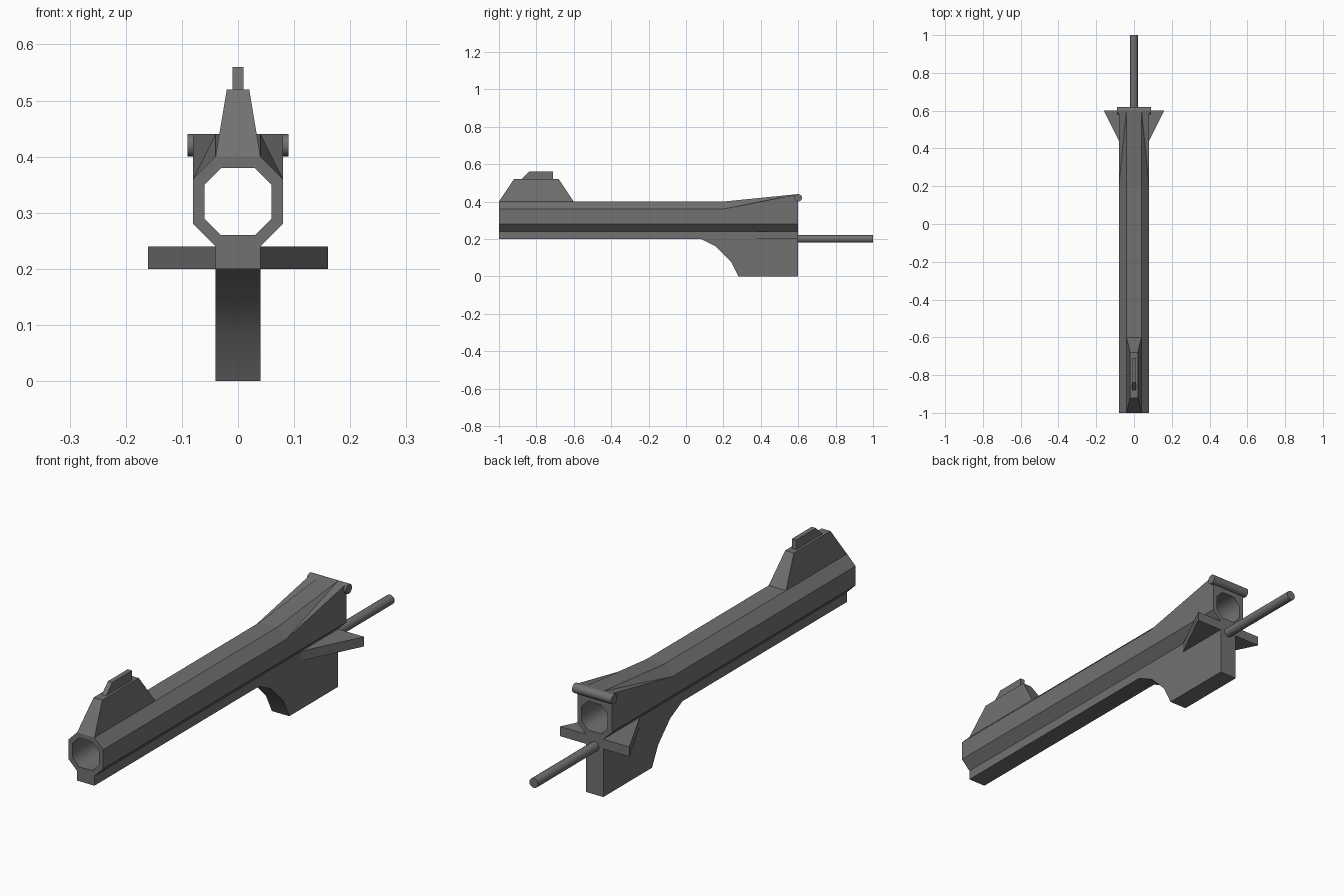
import bpy, bmesh, math

if "Cube" in bpy.data.objects:
    bpy.data.objects.remove(bpy.data.objects["Cube"])

metal = bpy.data.materials.new("dark grey metal")
metal.diffuse_color = (0.165, 0.165, 0.165, 1)
metal.use_nodes = True
metal.node_tree.nodes["Principled BSDF"].inputs["Base Color"].default_value = metal.diffuse_color


def finish(name, bm, smooth_angle=None):
    bmesh.ops.recalc_face_normals(bm, faces=bm.faces)
    me = bpy.data.meshes.new(name)
    bm.to_mesh(me)
    bm.free()
    me.materials.append(metal)
    ob = bpy.data.objects.new(name, me)
    bpy.context.collection.objects.link(ob)
    if smooth_angle:
        bpy.ops.object.select_all(action='DESELECT')
        ob.select_set(True)
        bpy.context.view_layer.objects.active = ob
        bpy.ops.object.shade_smooth_by_angle(angle=math.radians(smooth_angle))
    return ob


def prism(name, a, b, smooth_angle=None):
    """Solid between two matching outlines."""
    bm = bmesh.new()
    va = [bm.verts.new(p) for p in a]
    vb = [bm.verts.new(p) for p in b]
    bm.faces.new(va)
    bm.faces.new(vb)
    n = len(a)
    for i in range(n):
        j = (i + 1) % n
        bm.faces.new((va[i], va[j], vb[j], vb[i]))
    return finish(name, bm, smooth_angle)


def side_profile(name, pts, half_width, smooth_angle=None):
    """Side outline (y, z); half_width is a function of z."""
    prism(name, [(-half_width(z), y, z) for y, z in pts],
          [(half_width(z), y, z) for y, z in pts], smooth_angle)


def rod(name, p, q, r, sides=16):
    """Cylinder along x or y."""
    along_x = p[0] != q[0]
    ring = [(r * math.cos(2 * math.pi * i / sides), r * math.sin(2 * math.pi * i / sides))
            for i in range(sides)]
    def end(c):
        return [(c[0], c[1] + u, c[2] + v) if along_x else (c[0] + u, c[1], c[2] + v)
                for u, v in ring]
    prism(name, end(p), end(q), 30)


# Barrel: octagonal tube with a raised, squared-off rear
def octagon(w, k):
    return [(k, w), (w, k), (w, -k), (k, -w), (-k, -w), (-w, -k), (-w, k), (-k, w)]


bm = bmesh.new()
outer, inner = [], []
for y in (-1.0, 0.2, 0.6):
    pts = [(x, 0.32 + z) for x, z in octagon(0.08, 0.04)]
    if y == 0.6:
        pts = [(x, 0.44 if z > 0.32 else z) for x, z in pts]
    outer.append([bm.verts.new((x, y, z)) for x, z in pts])
    inner.append([bm.verts.new((x, y, 0.32 + z)) for x, z in octagon(0.06, 0.03)])
for i in range(8):
    j = (i + 1) % 8
    for s in range(2):
        a, b, c, d = outer[s][i], outer[s][j], outer[s + 1][j], outer[s + 1][i]
        if s == 1 and i == 0:        # right flare, split corner to top
            bm.faces.new((a, b, d))
            bm.faces.new((b, c, d))
        elif s == 1 and i == 6:      # left flare
            bm.faces.new((a, b, c))
            bm.faces.new((a, c, d))
        else:
            bm.faces.new((a, b, c, d))
    bore = bm.faces.new((inner[0][i], inner[0][j], inner[2][j], inner[2][i]))
    bore.smooth = True
    for s in (0, 2):
        bm.faces.new((outer[s][i], outer[s][j], inner[s][j], inner[s][i]))
bmesh.ops.delete(bm, geom=[v for v in inner[1]], context='VERTS')
finish("barrel", bm)

# Under-rail and rear block with curved front
side_profile("under_rail_and_block",
             [(-1, 0.24), (-1, 0.2), (0.08, 0.2), (0.16, 0.16), (0.24, 0.08),
              (0.28, 0), (0.6, 0), (0.6, 0.24)], lambda z: 0.04, 30)

# Front sight: tapered base and small blade
side_profile("sight_base", [(-1, 0.4), (-0.92, 0.52), (-0.68, 0.52), (-0.6, 0.4)],
             lambda z: 0.04 if z < 0.5 else 0.02)
side_profile("sight_blade", [(-0.88, 0.52), (-0.84, 0.56), (-0.71, 0.56), (-0.71, 0.52)],
             lambda z: 0.01)

# Side fins
for s, side in ((1, "right"), (-1, "left")):
    tri = [(0.04, 0.36), (0.16, 0.6), (0.04, 0.6)]
    prism(side + "_fin", [(s * x, y, 0.2) for x, y in tri],
          [(s * x, y, 0.24) for x, y in tri])

# Rear rod and hinge pin
rod("rear_rod", (0, 0.58, 0.2), (0, 1.0, 0.2), 0.02)
rod("hinge_pin", (-0.09, 0.6, 0.42), (0.09, 0.6, 0.42), 0.02)
